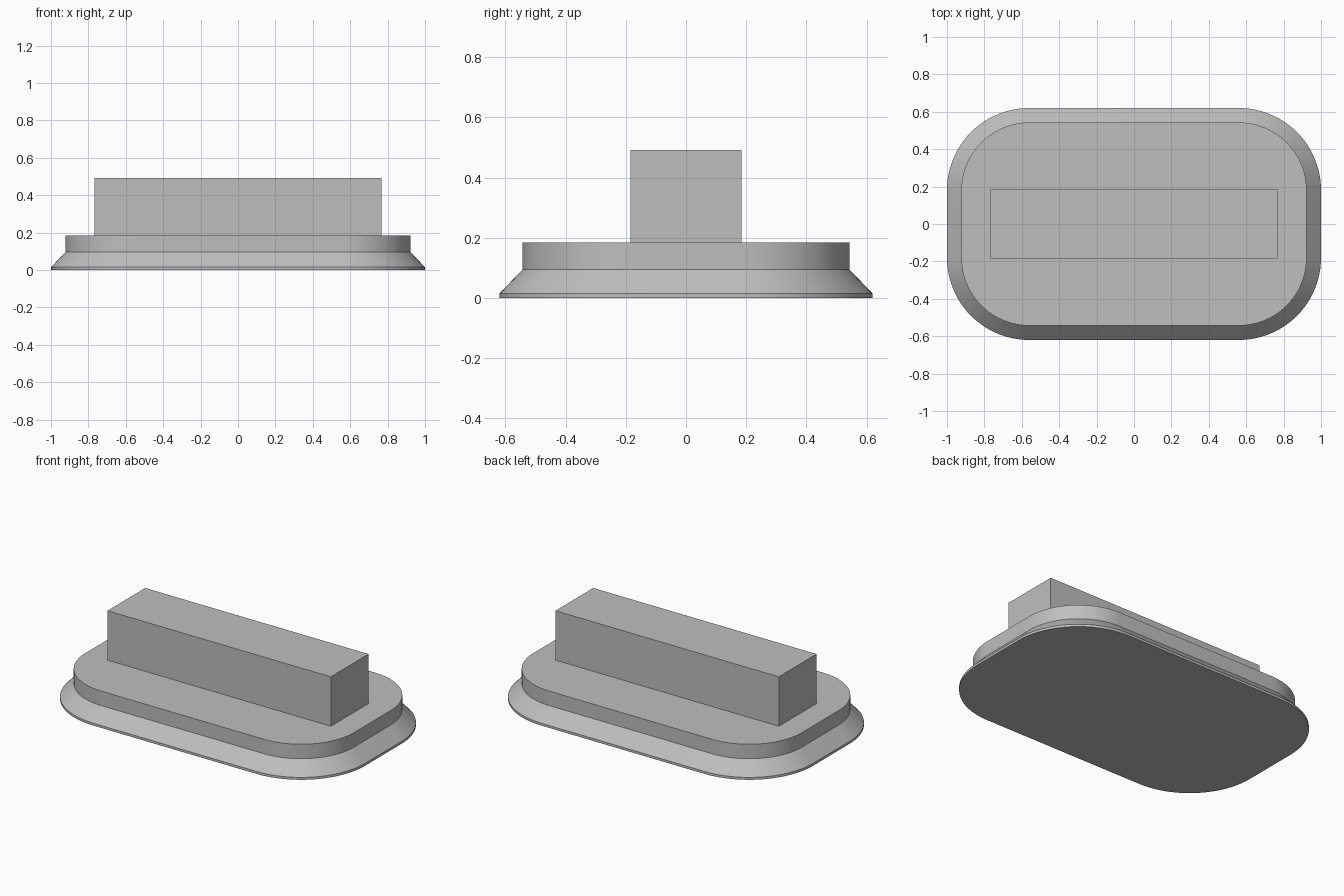
import bpy, bmesh, math

cube = bpy.data.objects.get("Cube")
if cube:
    bpy.data.objects.remove(cube, do_unlink=True)

grey = bpy.data.materials.new("light grey")
grey.use_nodes = True
colour = (0.52, 0.52, 0.52, 1)
grey.diffuse_color = colour
grey.node_tree.nodes["Principled BSDF"].inputs["Base Color"].default_value = colour

CX, CY = 0.56, 0.18   # centre of the rounded corners
STEPS = 24            # segments per corner


def outline(radius):
    """Rounded rectangle, anticlockwise."""
    pts = []
    for q, (sx, sy) in enumerate([(1, 1), (-1, 1), (-1, -1), (1, -1)]):
        for i in range(STEPS + 1):
            a = (q + i / STEPS) * math.pi / 2
            pts.append((sx * CX + radius * math.cos(a), sy * CY + radius * math.sin(a)))
    return pts


def finish(name, bm):
    mesh = bpy.data.meshes.new(name)
    bm.to_mesh(mesh)
    bm.free()
    mesh.materials.append(grey)
    obj = bpy.data.objects.new(name, mesh)
    bpy.context.collection.objects.link(obj)
    return obj


# Flared base: rim, sloped skirt and upright wall
bm = bmesh.new()
rings = [[bm.verts.new((x, y, z)) for x, y in outline(r)]
         for z, r in [(0, 0.44), (0.015, 0.44), (0.095, 0.363), (0.185, 0.363)]]
for low, high in zip(rings, rings[1:]):
    for i in range(len(low)):
        j = (i + 1) % len(low)
        bm.faces.new((low[i], low[j], high[j], high[i]))
bm.faces.new(rings[0][::-1])
bm.faces.new(rings[-1])
base = finish("flared_base", bm)
bpy.ops.object.select_all(action="DESELECT")
base.select_set(True)
bpy.context.view_layer.objects.active = base
bpy.ops.object.shade_smooth_by_angle(angle=math.radians(30))

# Upright block on the base
bm = bmesh.new()
bmesh.ops.create_cube(bm, size=1)
bmesh.ops.scale(bm, vec=(1.535, 0.37, 0.307), verts=bm.verts)
block = finish("top_block", bm)
block.location.z = 0.185 + 0.307 / 2
